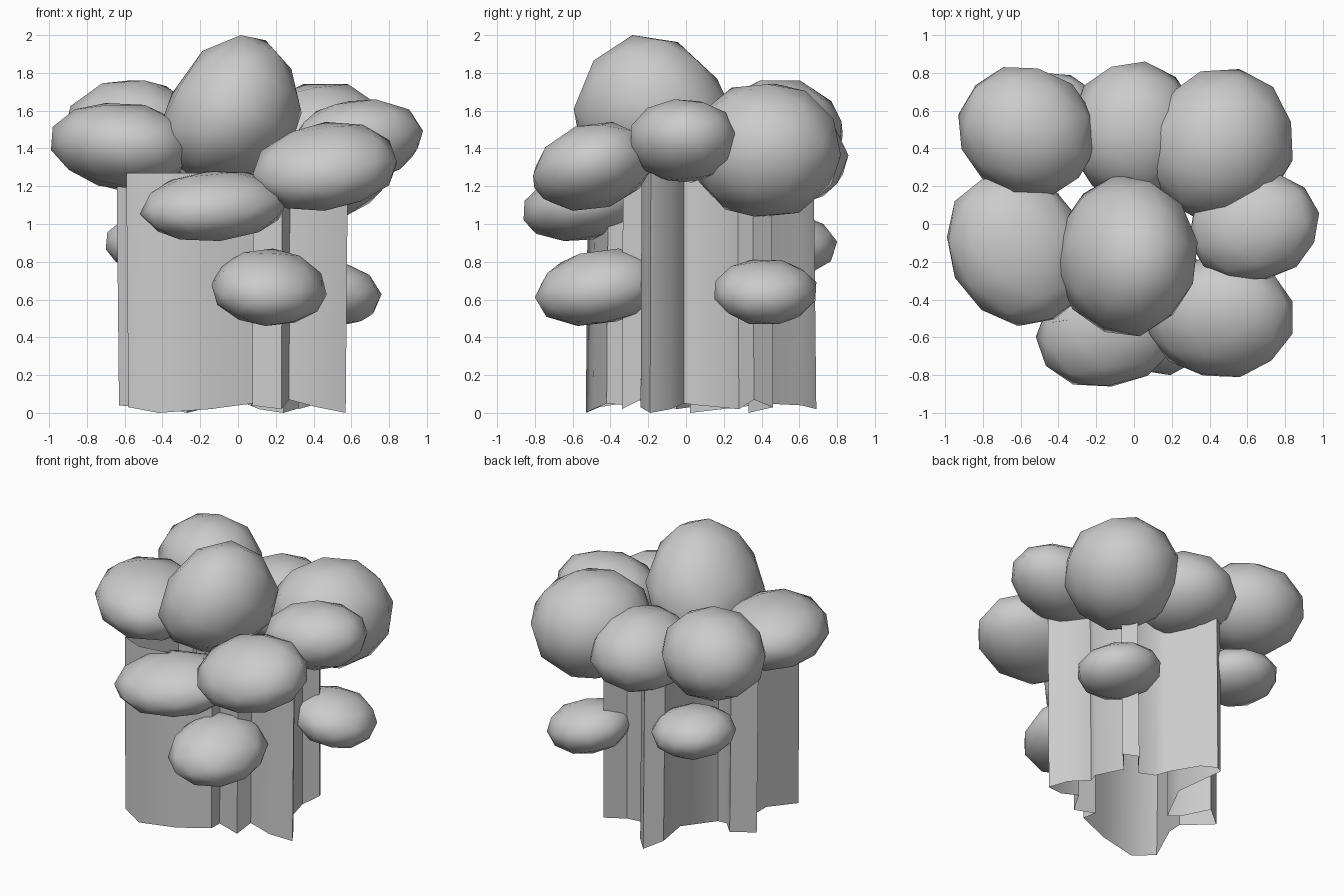
import bpy, bmesh, math
from mathutils import Matrix

cube = bpy.data.objects.get("Cube")
if cube:
    bpy.data.objects.remove(cube)

grey = bpy.data.materials.new("plain_grey")
grey.use_nodes = True
colour = (0.6, 0.6, 0.6, 1)
grey.diffuse_color = colour
grey.node_tree.nodes["Principled BSDF"].inputs["Base Color"].default_value = colour


def finish(name, bm, angle):
    mesh = bpy.data.meshes.new(name)
    bm.to_mesh(mesh)
    bm.free()
    mesh.materials.append(grey)
    ob = bpy.data.objects.new(name, mesh)
    bpy.context.collection.objects.link(ob)
    bpy.ops.object.select_all(action='DESELECT')
    ob.select_set(True)
    bpy.context.view_layer.objects.active = ob
    bpy.ops.object.shade_smooth_by_angle(angle=math.radians(angle))


def clump(name, xs, ys, zs, middle, skew=(0, 0, 0), turn=0, taper=0):
    """Low-poly leaf clump fitted to its extents; middle is its widest height.
    skew slants it: y along x, z along x, z along y. taper narrows the top."""
    bm = bmesh.new()
    bmesh.ops.create_icosphere(bm, subdivisions=2, radius=1)
    bm.transform(Matrix.Rotation(math.radians(turn), 4, 'Z') @ Matrix.Rotation(math.radians(32), 4, 'Y'))
    for v in bm.verts:
        x, y, z = v.co
        v.co = (x, y + skew[0] * x, z + skew[1] * x + skew[2] * y)
    reach = [max(abs(v.co[i]) for v in bm.verts) for i in range(3)]
    for v in bm.verts:
        x, y, z = (v.co[i] / reach[i] for i in range(3))
        slim = 1 - taper * max(z, 0)
        v.co.x = sum(xs) / 2 + slim * x * (xs[1] - xs[0]) / 2
        v.co.y = sum(ys) / 2 + slim * y * (ys[1] - ys[0]) / 2
        v.co.z = middle + z * (zs[1] - middle if z > 0 else middle - zs[0])
    finish(name, bm, 50)


# Leaf clumps: upper crown, then the small low ones
clump("crown_top", (-.41, .34), (-.60, .26), (1.22, 2.0), 1.55, (0, .2, -.1), 10, .1)
clump("crown_back_right", (-.93, -.20), (.15, .83), (1.18, 1.76), 1.47, (-.08, 0, 0), 20)
clump("crown_back", (-.33, .33), (.12, .86), (1.1, 1.62), 1.34, turn=50)
clump("crown_back_left", (.07, .84), (.02, .82), (1.04, 1.74), 1.40, (.06, 0, 0), 75)
clump("crown_left", (.29, .98), (-.30, .27), (1.22, 1.66), 1.45, (.08, .12, 0), 40)
clump("crown_front_left", (.08, .84), (-.81, -.18), (1.07, 1.54), 1.29, (0, .15, .2), 15)
clump("crown_right", (-.99, -.24), (-.54, .27), (1.19, 1.64), 1.43, (-.15, -.08, 0), 60)
clump("crown_front", (-.52, .27), (-.86, -.24), (.91, 1.28), 1.09, (.15, .12, .15), 30)
clump("low_clump_front", (-.14, .47), (-.80, -.13), (.46, .87), .65, (.08, -.05, .2), 5)
clump("low_clump_left", (.20, .76), (.15, .69), (.47, .81), .65, (0, -.2, 0), 35)
clump("low_clump_back", (-.70, -.16), (.25, .80), (.72, 1.05), .89, (0, -.1, 0), 70)

# Trunk: hollow fluted wall with a ragged foot
outline = [(-.58, -.46), (-.42, -.53), (-.15, -.49), (.08, -.42), (.07, -.31),
           (.23, -.34), (.27, -.24), (.42, -.24), (.57, -.19), (.50, -.08),
           (.36, -.01), (.39, .07), (.32, .28), (.40, .36), (.34, .46),
           (.24, .33), (.11, .35), (.04, .41), (-.06, .61), (-.14, .69),
           (-.24, .60), (-.15, .28), (-.27, .02), (-.36, .05),
           (-.49, .20), (-.63, .09), (-.43, -.05), (-.49, -.22)]
ragged = [.03, 0, .02, .05, .04, .02, .07]
bm = bmesh.new()
foot = [bm.verts.new((x, y, ragged[i % 7])) for i, (x, y) in enumerate(outline)]
head = [bm.verts.new((x * 1.02, y * .98, 1.27)) for x, y in outline]
for i in range(len(outline)):
    j = (i + 1) % len(outline)
    bm.faces.new((foot[i], foot[j], head[j], head[i]))
finish("trunk", bm, 60)
